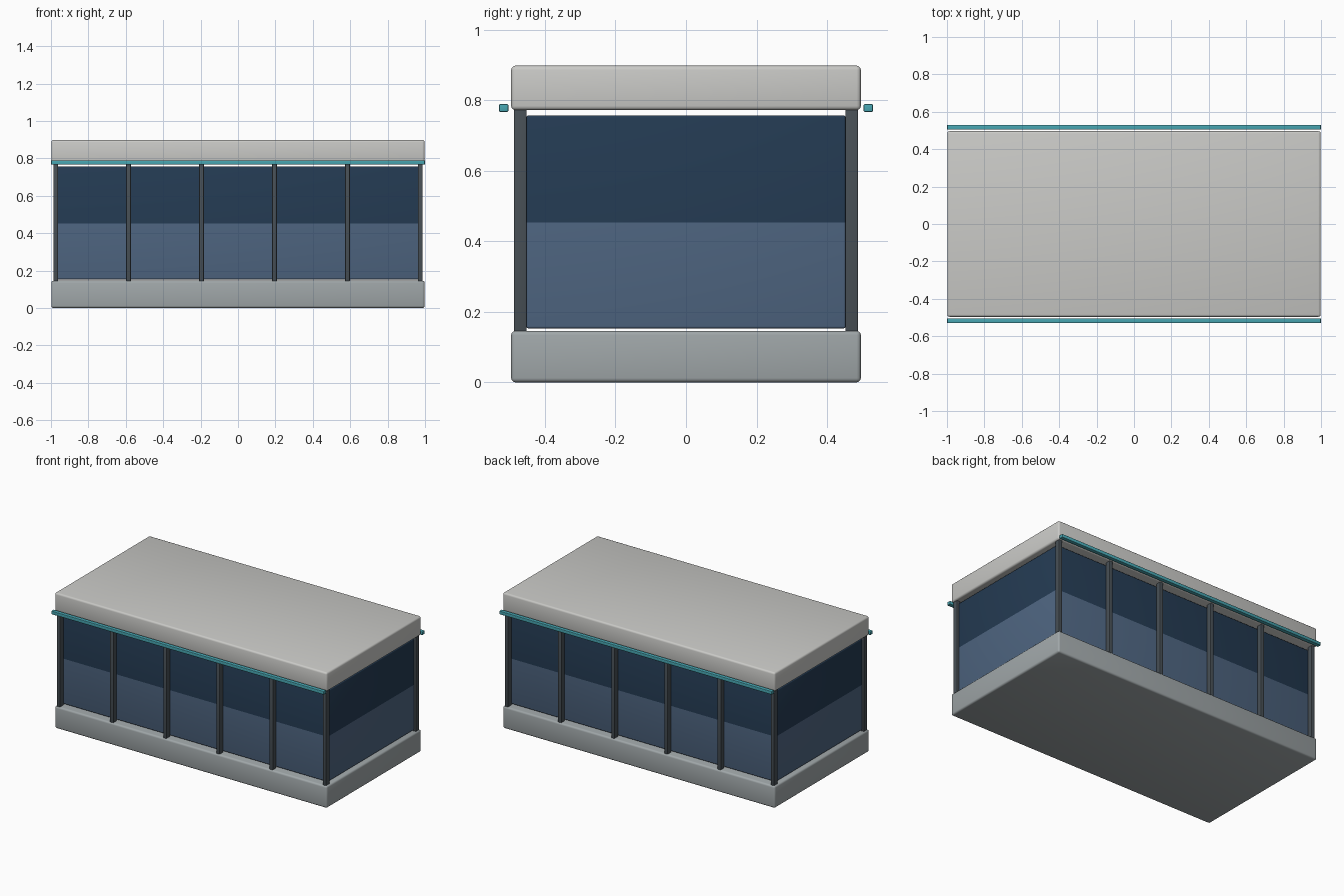
import bpy, bmesh
from mathutils import Vector

if "Cube" in bpy.data.objects:
    bpy.data.objects.remove(bpy.data.objects["Cube"])


def material(name, rgb):
    lin = [((c / 255 + 0.055) / 1.055) ** 2.4 for c in rgb]
    m = bpy.data.materials.new(name)
    m.diffuse_color = (*lin, 1)
    m.use_nodes = True
    m.node_tree.nodes["Principled BSDF"].inputs["Base Color"].default_value = m.diffuse_color
    return m


concrete_light = material("light roof grey", (202, 202, 199))
concrete_grey = material("base grey", (160, 167, 169))
steel = material("dark steel", (72, 80, 86))
teal = material("teal trim", (72, 166, 178))
glass_dark = material("dark blue glass", (36, 59, 83))
glass_pale = material("pale blue glass", (79, 102, 130))


def box(name, lo, hi, mats, bevel, split=None):
    """Rounded box between two corners; split cuts it in two colours by height."""
    lo, hi = Vector(lo), Vector(hi)
    mid, size = (lo + hi) / 2, hi - lo
    bm = bmesh.new()
    bmesh.ops.create_cube(bm, size=1)
    for v in bm.verts:
        v.co = Vector(a * b for a, b in zip(v.co, size))
    bmesh.ops.bevel(bm, geom=bm.edges[:], offset=bevel, segments=3,
                    profile=0.5, affect='EDGES')
    if split is not None:
        bmesh.ops.bisect_plane(bm, geom=bm.verts[:] + bm.edges[:] + bm.faces[:],
                               plane_co=(0, 0, split - mid.z), plane_no=(0, 0, 1))
        for f in bm.faces:
            f.material_index = int(f.calc_center_median().z + mid.z < split)
    me = bpy.data.meshes.new(name)
    bm.to_mesh(me)
    bm.free()
    for m in mats:
        me.materials.append(m)
    ob = bpy.data.objects.new(name, me)
    ob.location = mid
    bpy.context.collection.objects.link(ob)
    bpy.ops.object.select_all(action='DESELECT')
    ob.select_set(True)
    bpy.context.view_layer.objects.active = ob
    bpy.ops.object.shade_smooth_by_angle(angle=0.6)
    return ob


# base plinth and roof slab
box("base_plinth", (-0.998, -0.496, 0), (0.998, 0.496, 0.146), [concrete_grey], 0.012)
box("roof_slab", (-0.998, -0.496, 0.772), (0.998, 0.496, 0.898), [concrete_light], 0.012)

# glazed core, dark above and pale below, with small gaps to the slabs
box("glass_core", (-0.975, -0.453, 0.153), (0.975, 0.453, 0.757),
    [glass_dark, glass_pale], 0.006, split=0.453)

# front and back mullions, and the trim rails standing off the roof edge
for side, s in (("front", -1), ("back", 1)):
    y0, y1 = sorted((s * 0.452, s * 0.488))
    for i in range(6):
        x = -0.975 + 0.39 * i
        box(f"{side}_mullion_{i + 1}", (x - 0.0125, y0, 0.142),
            (x + 0.0125, y1, 0.775), [steel], 0.003)
    y0, y1 = sorted((s * 0.504, s * 0.53))
    box(f"{side}_trim_rail", (-0.999, y0, 0.767), (0.999, y1, 0.789), [teal], 0.003)
